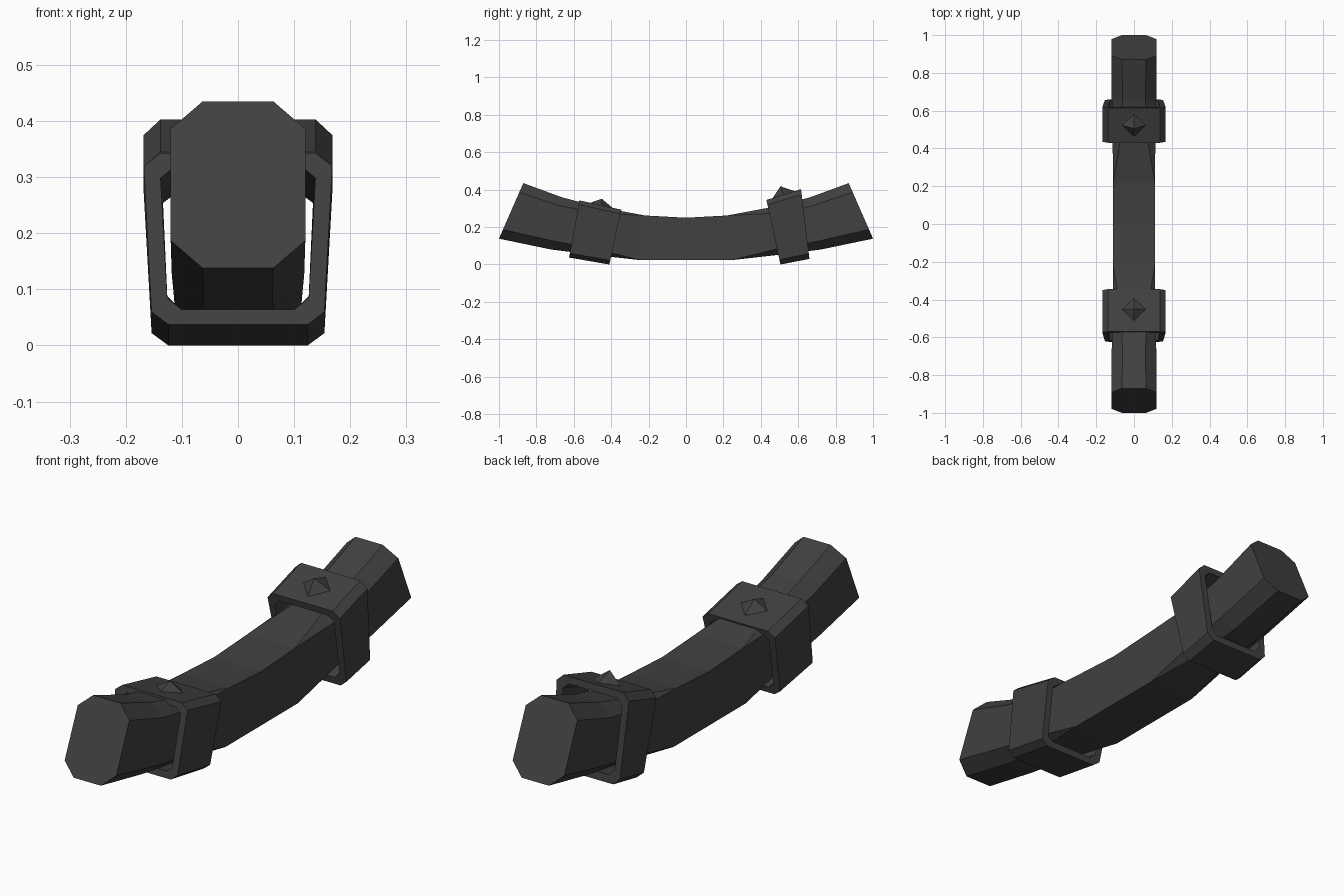
import bpy, bmesh
from mathutils import Vector

cube = bpy.data.objects.get("Cube")
if cube:
    bpy.data.objects.remove(cube)

# One dark charcoal colour for everything
charcoal = bpy.data.materials.new("charcoal")
charcoal.use_nodes = True
colour = (0.052, 0.052, 0.052, 1)
charcoal.diffuse_color = colour
bsdf = charcoal.node_tree.nodes["Principled BSDF"]
bsdf.inputs["Base Color"].default_value = colour
bsdf.inputs["Roughness"].default_value = 0.8


def finish(bm, name):
    bmesh.ops.remove_doubles(bm, verts=bm.verts, dist=0.0005)
    bmesh.ops.recalc_face_normals(bm, faces=bm.faces)
    mesh = bpy.data.meshes.new(name)
    bm.to_mesh(mesh)
    bm.free()
    mesh.materials.append(charcoal)
    obj = bpy.data.objects.new(name, mesh)
    bpy.context.collection.objects.link(obj)
    return obj


def octagon(bm, bottom, top, low_w, high_w, cut_x, cut_t, t0=0.0, t1=1.0):
    """Ring of a chamfered rectangle spanning two (y, z) points."""
    b, t = Vector((0, *bottom)), Vector((0, *top))
    half = [(low_w - cut_x, t0), (low_w, t0 + cut_t),
            (high_w, t1 - cut_t), (high_w - cut_x, t1)]
    pts = half + [(-x, h) for x, h in reversed(half)]
    return [bm.verts.new(b.lerp(t, h) + Vector((x, 0, 0))) for x, h in pts]


def bridge(bm, a, b):
    for i in range(len(a)):
        j = (i + 1) % len(a)
        bm.faces.new((a[i], a[j], b[j], b[i]))


# Curved beam: square in the middle, chamfered towards the ends
# each station: bottom (y, z), top (y, z), half width, chamfer x, chamfer fraction
half_beam = [
    ((0.24, 0.023), (0.22, 0.262), 0.110, 0.0, 0.0),
    ((0.50, 0.052), (0.46, 0.307), 0.114, 0.045, 0.13),
    ((0.72, 0.080), (0.66, 0.358), 0.118, 0.057, 0.165),
    ((1.00, 0.138), (0.87, 0.435), 0.120, 0.057, 0.165),
]
mirrored = [((-b[0], b[1]), (-t[0], t[1]), w, cx, ct)
            for b, t, w, cx, ct in reversed(half_beam)]
middle = [((0, 0.023), (0, 0.25), 0.110, 0.0, 0.0)]
bm = bmesh.new()
rings = [octagon(bm, b, t, w, w, cx, ct)
         for b, t, w, cx, ct in mirrored + middle + half_beam]
for a, b in zip(rings, rings[1:]):
    bridge(bm, a, b)
bm.faces.new(rings[0])
bm.faces.new(rings[-1])
finish(bm, "curved_beam")


# Hollow band given by its front and back edges, each (bottom, top)
def band(name, front, back):
    bm = bmesh.new()
    outer = [octagon(bm, *e, 0.154, 0.168, 0.03, 0.075) for e in (front, back)]
    inner = [octagon(bm, *e, 0.126, 0.138, 0.025, 0.065, 0.09, 0.92)
             for e in (front, back)]
    bridge(bm, outer[0], outer[1])
    bridge(bm, inner[0], inner[1])
    for o, i in zip(outer, inner):
        bridge(bm, o, i)
    finish(bm, name)


# Four sided diamond stud
def stud(name, front, back, apex):
    bm = bmesh.new()
    f, b = Vector((0, *front)), Vector((0, *back))
    mid, side = (f + b) / 2, Vector((0.065, 0, 0))
    base = [bm.verts.new(p) for p in (f, mid + side, b, mid - side)]
    tip = bm.verts.new((0, *apex))
    for i in range(4):
        bm.faces.new((base[i], base[(i + 1) % 4], tip))
    bm.faces.new(base)
    finish(bm, name)


band("front_band", ((-0.625, 0.037), (-0.57, 0.343)), ((-0.41, 0.0), (-0.345, 0.293)))
band("back_band", ((0.505, 0.0), (0.43, 0.345)), ((0.66, 0.03), (0.615, 0.403)))
stud("front_stud", (-0.515, 0.329), (-0.39, 0.301), (-0.45, 0.351))
stud("back_stud", (0.462, 0.353), (0.585, 0.391), (0.505, 0.418))
